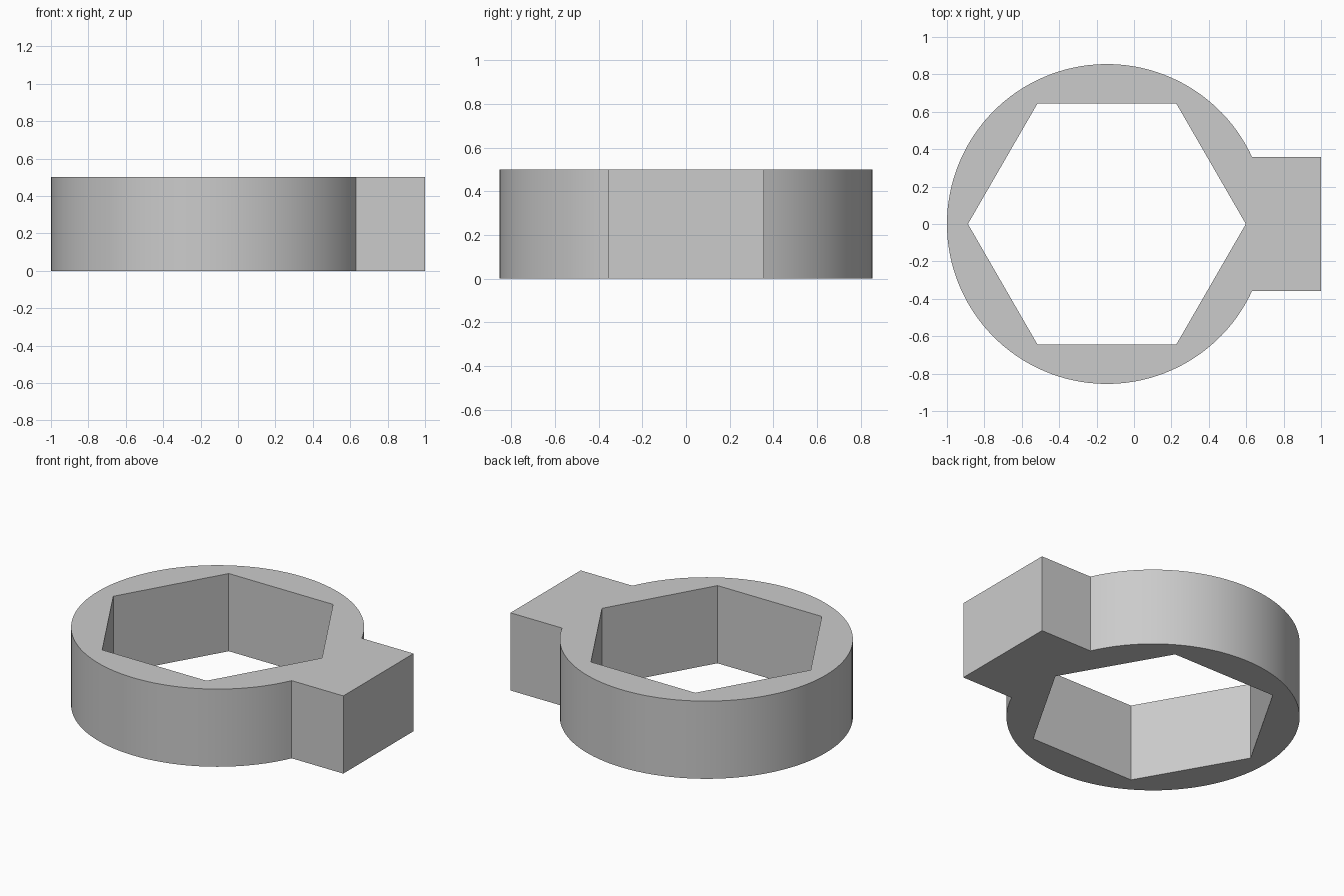
import bpy, bmesh
from math import asin, cos, sin, tau

cube = bpy.data.objects.get("Cube")
if cube:
    bpy.data.objects.remove(cube, do_unlink=True)

HEIGHT = 0.5
CENTRE_X = -0.145
RING_R = 0.855
HEX_R = 0.743
TAB_HALF = 0.357
ARC_STEPS = 112


def polar(radius, angle):
    return CENTRE_X + radius * cos(angle), radius * sin(angle)


# Outer outline: an arc running from one tab corner round to the other, then the tab
start = asin(TAB_HALF / RING_R)
sweep = tau - 2 * start
outer = [polar(RING_R, start + sweep * i / ARC_STEPS) for i in range(ARC_STEPS + 1)]
outer += [(1, -TAB_HALF), (1, TAB_HALF)]

# Hexagonal hole with points along x
inner = [polar(HEX_R, tau * i / 6) for i in range(6)]

# Fill between the outlines and extrude upwards
bm = bmesh.new()
edges = []
for loop in (outer, inner):
    verts = [bm.verts.new((x, y, 0)) for x, y in loop]
    edges += [bm.edges.new((v, verts[i - 1])) for i, v in enumerate(verts)]
bmesh.ops.triangle_fill(bm, edges=edges, use_beauty=True, normal=(0, 0, 1))
result = bmesh.ops.extrude_face_region(bm, geom=bm.faces[:], use_keep_orig=True)
top = [g for g in result["geom"] if isinstance(g, bmesh.types.BMVert)]
bmesh.ops.translate(bm, verts=top, vec=(0, 0, HEIGHT))
bmesh.ops.recalc_face_normals(bm, faces=bm.faces[:])

mesh = bpy.data.meshes.new("hex_collar")
bm.to_mesh(mesh)
bm.free()
collar = bpy.data.objects.new("hex_collar_with_tab", mesh)
bpy.context.collection.objects.link(collar)

# Plain grey material
grey = bpy.data.materials.new("light_grey")
grey.use_nodes = True
colour = (0.6, 0.6, 0.6, 1)
grey.diffuse_color = colour
grey.node_tree.nodes["Principled BSDF"].inputs["Base Color"].default_value = colour
mesh.materials.append(grey)

# Smooth the round wall, keep the corners sharp
bpy.ops.object.select_all(action="DESELECT")
collar.select_set(True)
bpy.context.view_layer.objects.active = collar
bpy.ops.object.shade_smooth_by_angle(angle=0.5)
